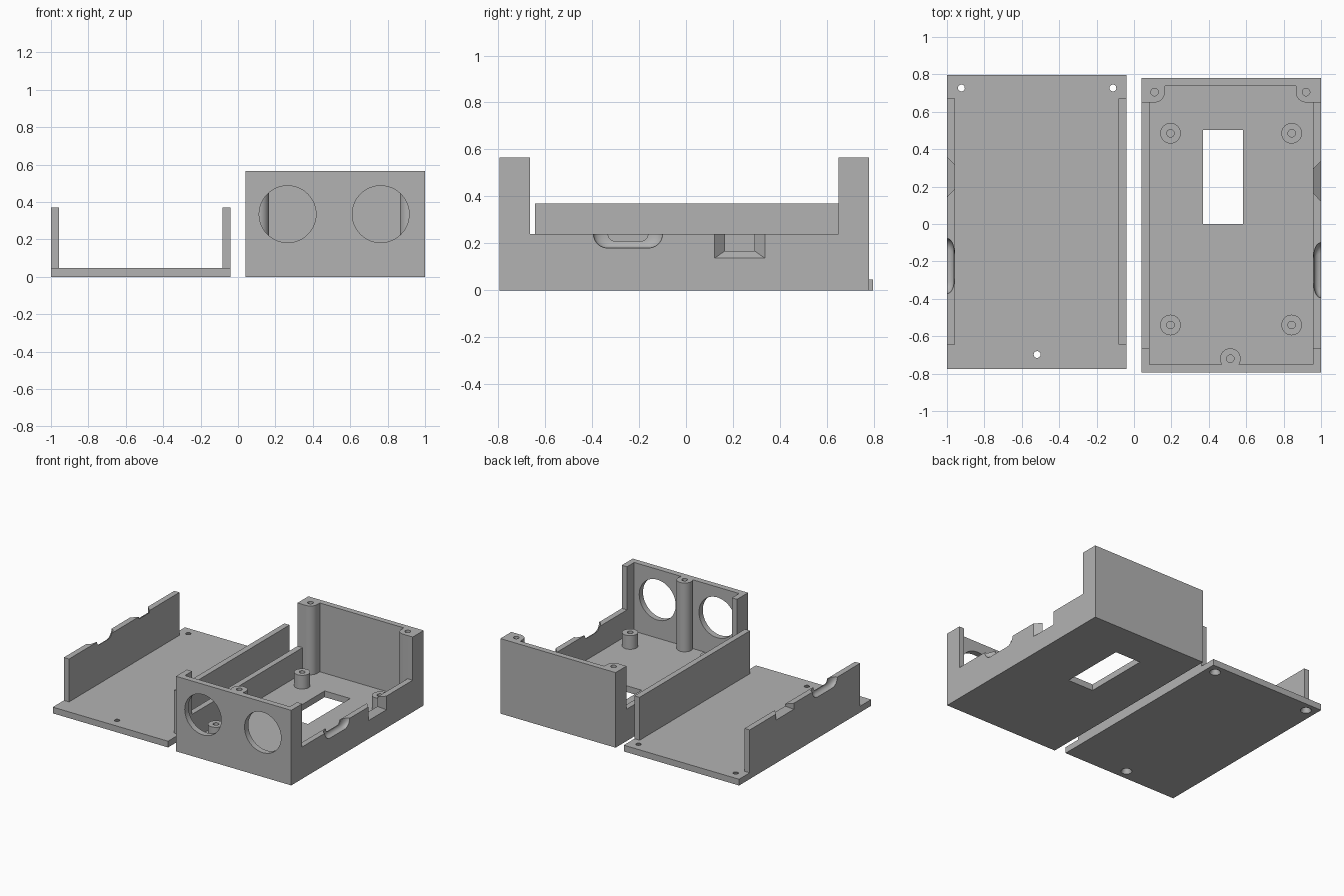
import bpy, bmesh, math
from mathutils import Matrix, Vector

if "Cube" in bpy.data.objects:
    bpy.data.objects.remove(bpy.data.objects["Cube"], do_unlink=True)

grey = bpy.data.materials.new("plain grey plastic")
grey.use_nodes = True
COLOUR = (0.45, 0.45, 0.45, 1)
grey.diffuse_color = COLOUR
for node in grey.node_tree.nodes:
    if node.type == 'BSDF_PRINCIPLED':
        node.inputs["Base Color"].default_value = COLOUR


def to_object(name, bm):
    bmesh.ops.recalc_face_normals(bm, faces=bm.faces)
    mesh = bpy.data.meshes.new(name)
    bm.to_mesh(mesh)
    bm.free()
    mesh.materials.append(grey)
    obj = bpy.data.objects.new(name, mesh)
    bpy.context.collection.objects.link(obj)
    return obj


def block(name, x, y, z):
    """Box from (low, high) pairs."""
    bm = bmesh.new()
    bmesh.ops.create_cube(bm, size=1)
    for v in bm.verts:
        v.co = Vector([(a + b) / 2 + c * (b - a) for (a, b), c in zip((x, y, z), v.co)])
    return to_object(name, bm)


def rod(name, x, y, z, r, r_top=None, axis='Z'):
    """Cylinder or cone along z, or along y when axis is Y (then z is the y range, y the height)."""
    bm = bmesh.new()
    low, high = z
    bmesh.ops.create_cone(bm, cap_ends=True, segments=48, radius1=r,
                          radius2=r if r_top is None else r_top, depth=high - low)
    mid = (low + high) / 2
    if axis == 'Y':
        m = Matrix.Translation((x, mid, y)) @ Matrix.Rotation(math.pi / 2, 4, 'X')
    else:
        m = Matrix.Translation((x, y, mid))
    bm.transform(m)
    return to_object(name, bm)


def loft(name, rings):
    """Closed skin through rings of equal point count."""
    bm = bmesh.new()
    loops = [[bm.verts.new(p) for p in ring] for ring in rings]
    n = len(loops[0])
    for a, b in zip(loops, loops[1:]):
        for i in range(n):
            j = (i + 1) % n
            bm.faces.new((a[i], a[j], b[j], b[i]))
    bm.faces.new(loops[0])
    bm.faces.new(loops[-1])
    return to_object(name, bm)


def combine(target, tool, operation='DIFFERENCE'):
    mod = target.modifiers.new("join", 'BOOLEAN')
    mod.operation, mod.solver, mod.object = operation, 'EXACT', tool
    bpy.context.view_layer.objects.active = target
    bpy.ops.object.modifier_apply(modifier=mod.name)
    bpy.data.objects.remove(tool, do_unlink=True)


def stadium(x, y, z, straight, r):
    pts = []
    for i in range(26):
        side = 1 if i < 13 else -1
        a = -math.pi / 2 + math.pi * (i % 13) / 12 + (0 if side > 0 else math.pi)
        pts.append((x, y + side * straight + r * math.cos(a), z + r * math.sin(a)))
    return pts


def cable_slot():
    """Rounded opening with a curved flare towards the outside."""
    rings = [stadium(0.9, -0.247, 0.24, 0.055, 0.03)]
    for i in range(9):
        t = i / 8 * math.pi / 2
        s = math.sin(t)
        rings.append(stadium(0.963 + 0.037 * (1 - math.cos(t)), -0.247, 0.24,
                             0.055 + 0.0325 * s, 0.03 + 0.03 * s))
    rings.append([(1.05, y, z) for _, y, z in rings[-1]])
    return loft("cable_slot_cutter", rings)


def plug_slot():
    """Rectangular opening with sloping sides."""
    def rect(x, half, low, high):
        return [(x, 0.229 - half, low), (x, 0.229 + half, low),
                (x, 0.229 + half, high), (x, 0.229 - half, high)]
    return loft("plug_slot_cutter", [rect(0.9, 0.06, 0.17, 0.255), rect(0.955, 0.06, 0.17, 0.255),
                                     rect(1.0, 0.107, 0.137, 0.285), rect(1.05, 0.107, 0.137, 0.285)])


TOP, FLOOR, RIM = 0.565, 0.047, 0.24
SCREWS = [(0.11, 0.705), (0.92, 0.705), (0.515, -0.72)]

# Case: shell with hollow inside and lowered sides
case = block("case", (0.04, 1), (-0.795, 0.78), (0, TOP))
combine(case, block("hollow", (0.083, 0.957), (-0.75, 0.737), (FLOOR, 1)))
for x in (0.04, 0.96):
    combine(case, block("side_cut", (x - 0.02, x + 0.06), (-0.665, 0.65), (RIM, 1)))

# Screw posts, the back pair filled into their corners
for x, y in SCREWS:
    combine(case, rod("post", x, y, (0.02, TOP), 0.055), 'UNION')
for x, wall, inner in ((0.11, 0.06, 0.165), (0.92, 0.98, 0.865)):
    combine(case, block("side_fill", sorted((wall, x)), (0.65, 0.76), (0.02, TOP)), 'UNION')
    combine(case, block("back_fill", sorted((wall, inner)), (0.705, 0.76), (0.02, TOP)), 'UNION')
for x, y in SCREWS:
    combine(case, rod("post_hole", x, y, (0.25, 0.7), 0.02))

# Board standoffs
for x in (0.195, 0.843):
    for y in (-0.54, 0.485):
        combine(case, rod("standoff", x, y, (0.02, 0.15), 0.055), 'UNION')
        combine(case, rod("standoff_hole", x, y, (FLOOR, 0.3), 0.02))

# Openings in floor, front and side
combine(case, block("window", (0.37, 0.583), (0, 0.503), (-0.1, 0.1)))
for x in (0.265, 0.763):
    combine(case, rod("round_window", x, 0.335, (-0.9, -0.7), 0.152, axis='Y'))
combine(case, cable_slot())
combine(case, plug_slot())

# Lid: plate with two side walls, fitting the case when turned over
lid = block("lid", (-1, -0.04), (-0.775, 0.797), (0, FLOOR))
for x in ((-1, -0.957), (-0.083, -0.04)):
    combine(lid, block("lid_wall", x, (-0.643, 0.67), (0, 0.37)), 'UNION')
turn_over = Matrix.Translation((0, 0.022, 0.61)) @ Matrix.Rotation(math.pi, 4, 'Y')
for cutter in (cable_slot(), plug_slot()):
    cutter.data.transform(turn_over)
    combine(lid, cutter)
for x, y in SCREWS:
    combine(lid, rod("countersink", -x - 0.003, y + 0.022, (-0.01, FLOOR + 0.01), 0.042, 0.014))

for obj in (case, lid):
    bpy.ops.object.select_all(action='DESELECT')
    obj.select_set(True)
    bpy.context.view_layer.objects.active = obj
    bpy.ops.object.shade_smooth_by_angle(angle=math.radians(30))
